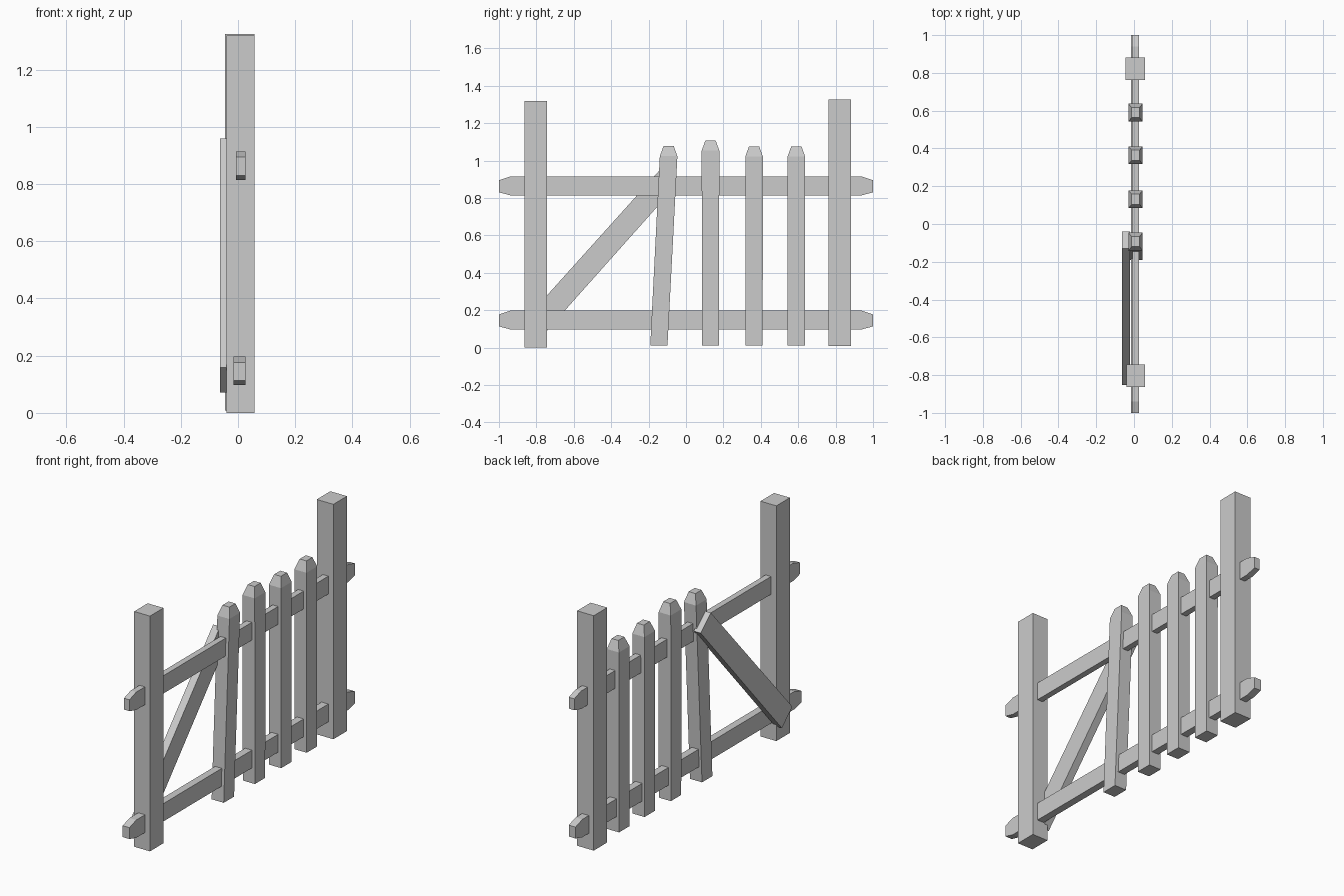
import bpy
import bmesh

cube = bpy.data.objects.get("Cube")
if cube:
    bpy.data.objects.remove(cube, do_unlink=True)

# Single weathered grey
GREY = (0.6, 0.6, 0.6, 1.0)
wood = bpy.data.materials.new("weathered_grey")
wood.use_nodes = True
wood.diffuse_color = GREY
wood.node_tree.nodes["Principled BSDF"].inputs["Base Color"].default_value = GREY


def finish(name, bm):
    bmesh.ops.recalc_face_normals(bm, faces=bm.faces)
    mesh = bpy.data.meshes.new(name)
    bm.to_mesh(mesh)
    bm.free()
    mesh.materials.append(wood)
    obj = bpy.data.objects.new(name, mesh)
    bpy.context.collection.objects.link(obj)
    return obj


def plank(name, profile, x0, x1):
    """Extrude a side profile of (y, z) points from x0 to x1."""
    bm = bmesh.new()
    face = bm.faces.new([bm.verts.new((x0, y, z)) for y, z in profile])
    moved = bmesh.ops.extrude_face_region(bm, geom=[face])["geom"]
    verts = [v for v in moved if isinstance(v, bmesh.types.BMVert)]
    bmesh.ops.translate(bm, verts=verts, vec=(x1 - x0, 0, 0))
    return finish(name, bm)


def stake(name, sections):
    """Join rectangular sections of (x0, x1, y0, y1, z) from bottom to top."""
    bm = bmesh.new()
    rings = []
    for x0, x1, y0, y1, z in sections:
        corners = ((x0, y0), (x1, y0), (x1, y1), (x0, y1))
        rings.append([bm.verts.new((x, y, z)) for x, y in corners])
    bm.faces.new(rings[0])
    bm.faces.new(rings[-1])
    for low, high in zip(rings, rings[1:]):
        for i in range(4):
            j = (i + 1) % 4
            bm.faces.new((low[i], low[j], high[j], high[i]))
    return finish(name, bm)


# Square end posts
for name, x0, y, z0, z1 in (("front_post", -0.04, -0.803, 0, 1.319),
                            ("back_post", -0.045, 0.822, 0.008, 1.325)):
    stake(name, [(x0, 0.058, y - 0.06, y + 0.06, z) for z in (z0, z1)])

# Horizontal rails with chamfered ends
for name, x0, z0 in (("lower_rail", -0.015, 0.097), ("upper_rail", -0.007, 0.814)):
    z1 = z0 + 0.1
    half = [(0.94, z0), (1.0, z0 + 0.016), (1.0, z1 - 0.02), (0.94, z1)]
    plank(name, half + [(-y, z) for y, z in reversed(half)], x0, 0.027)

# Pointed pickets, the first one leaning
pickets = (("leaning_picket", -0.145, -0.093, 1.078),
           ("tall_picket", 0.131, 0.131, 1.108),
           ("middle_picket", 0.364, 0.364, 1.076),
           ("back_picket", 0.59, 0.59, 1.076))
for name, foot, top, height in pickets:
    shoulder = height - 0.055
    stake(name, [(-0.03, 0.045, foot - 0.046, foot + 0.046, 0.012),
                 (-0.03, 0.045, top - 0.047, top + 0.047, shoulder),
                 (-0.012, 0.03, top - 0.027, top + 0.027, height)])

# Diagonal brace behind the rails
plank("diagonal_brace",
      [(-0.13, 0.96), (-0.04, 0.88), (-0.76, 0.072), (-0.852, 0.158)], -0.063, -0.02)
